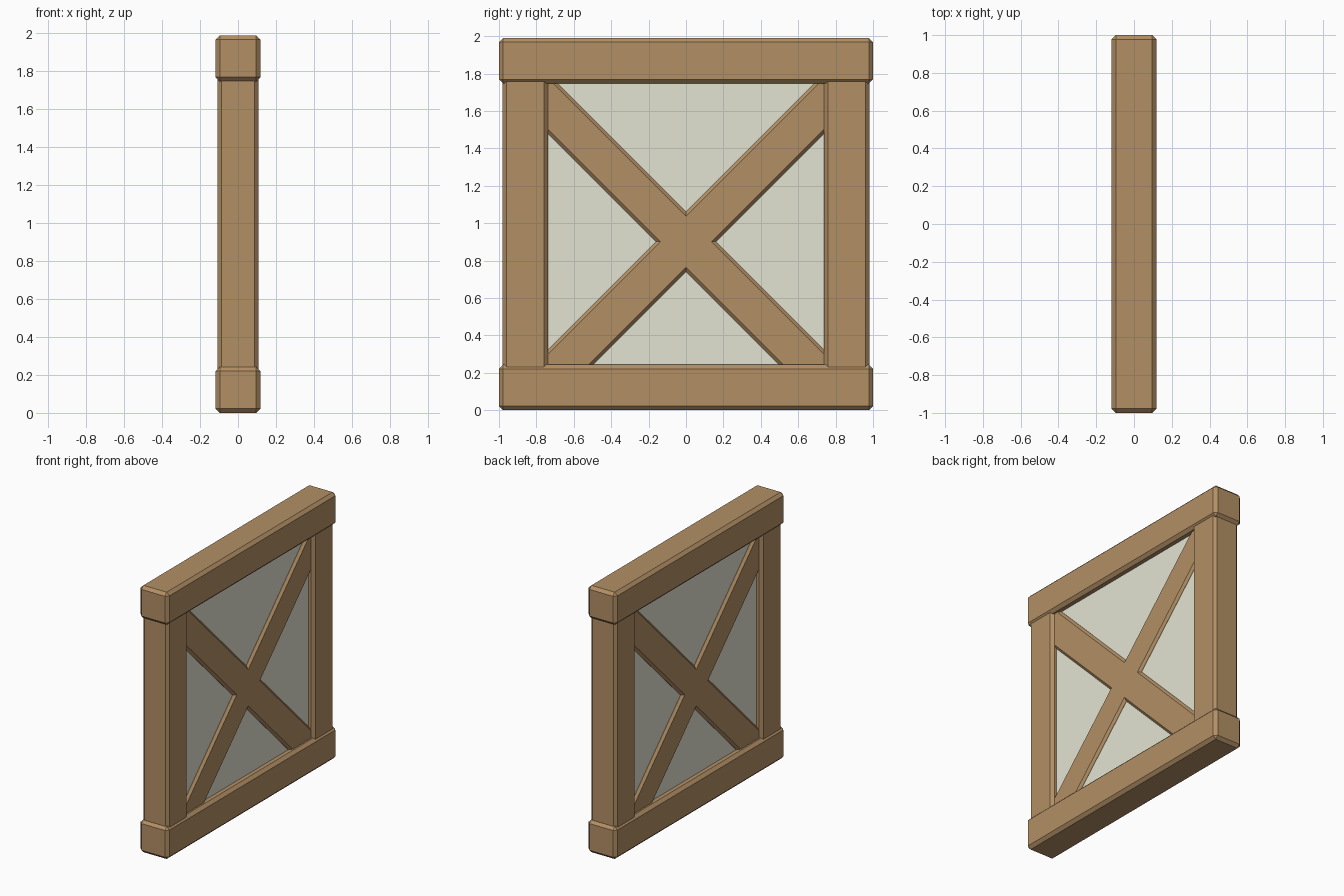
import bpy
import bmesh
from mathutils import Vector

cube = bpy.data.objects.get("Cube")
if cube:
    bpy.data.objects.remove(cube, do_unlink=True)


def make_material(name, rgb):
    mat = bpy.data.materials.new(name)
    mat.use_nodes = True
    color = (*rgb, 1.0)
    mat.diffuse_color = color
    mat.node_tree.nodes["Principled BSDF"].inputs["Base Color"].default_value = color
    return mat


wood = make_material("brown wood", (0.45, 0.277, 0.13))
pale = make_material("pale panel", (0.77, 0.77, 0.65))


def finish(name, bm, mat):
    bmesh.ops.recalc_face_normals(bm, faces=bm.faces)
    mesh = bpy.data.meshes.new(name)
    bm.to_mesh(mesh)
    bm.free()
    mesh.materials.append(mat)
    obj = bpy.data.objects.new(name, mesh)
    bpy.context.collection.objects.link(obj)
    return obj


def bevel(bm, edges, width):
    bmesh.ops.bevel(bm, geom=edges, offset=width, offset_type='OFFSET',
                    segments=1, profile=0.5, affect='EDGES')


def box(name, low, high, mat, chamfer=0.0):
    """Box between two corners, with optional chamfered edges."""
    low, high = Vector(low), Vector(high)
    bm = bmesh.new()
    bmesh.ops.create_cube(bm, size=1)
    bmesh.ops.scale(bm, vec=high - low, verts=bm.verts)
    bmesh.ops.translate(bm, vec=(low + high) / 2, verts=bm.verts)
    if chamfer:
        bevel(bm, bm.edges[:], chamfer)
    return finish(name, bm, mat)


# Horizontal beams at the bottom and top
box("bottom_beam", (-0.118, -1, 0), (0.118, 1, 0.243), wood, 0.022)
box("top_beam", (-0.118, -1, 1.747), (0.118, 1, 1.99), wood, 0.022)

# Upright posts between the beams
box("front_post", (-0.107, -0.98, 0.1), (0.107, -0.739, 1.9), wood, 0.02)
box("back_post", (-0.107, 0.739, 0.1), (0.107, 0.98, 1.9), wood, 0.02)

# Infill panel, just behind the face of the brace
box("infill_panel", (-0.066, -0.8, 0.15), (0.066, 0.8, 1.85), pale)


# Diagonal cross brace: one X outline, extruded, with chamfered rims
def cross_brace(centre_z, half_depth, reach, notch, chamfer):
    half = notch / 2
    arm = [(notch, 0), (reach + half, reach - half), (reach - half, reach + half)]
    outline = []
    for _ in range(4):
        outline += arm
        arm = [(-z, y) for y, z in arm]
    bm = bmesh.new()
    verts = [bm.verts.new((-half_depth, y, centre_z + z)) for y, z in outline]
    face = bm.faces.new(verts)
    grown = bmesh.ops.extrude_face_region(bm, geom=[face], use_keep_orig=True)
    moved = [v for v in grown["geom"] if isinstance(v, bmesh.types.BMVert)]
    bmesh.ops.translate(bm, vec=(2 * half_depth, 0, 0), verts=moved)
    bmesh.ops.recalc_face_normals(bm, faces=bm.faces)
    rims = [e for e in bm.edges if abs(e.verts[0].co.x - e.verts[1].co.x) < 0.001]
    bevel(bm, rims, chamfer)
    return finish("cross_brace", bm, wood)


cross_brace(centre_z=0.901, half_depth=0.085, reach=0.8, notch=0.16, chamfer=0.017)
